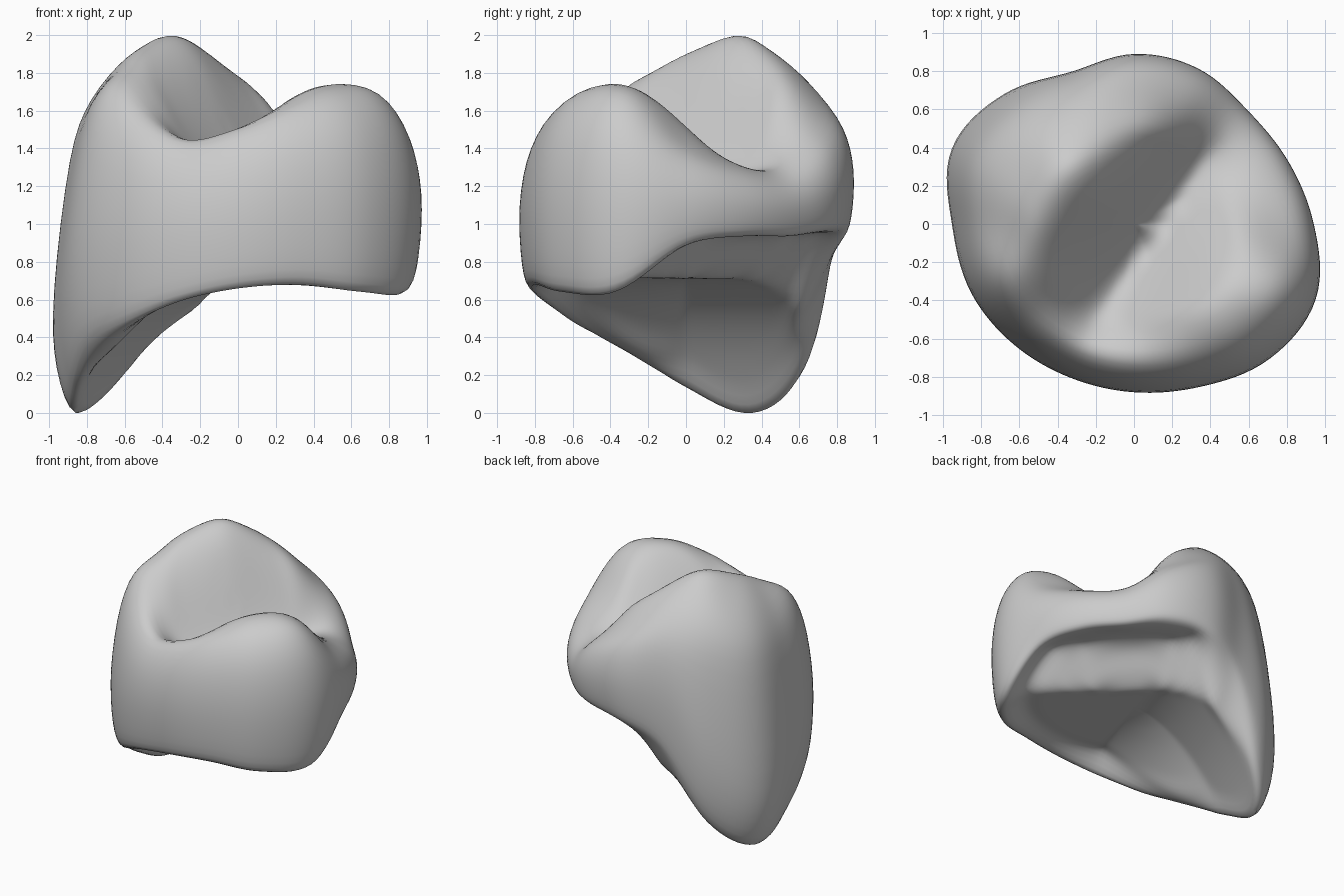
import bpy
import bmesh
from math import cos, sin, pi, tau, sqrt
from mathutils import Vector

default_cube = bpy.data.objects.get("Cube")
if default_cube:
    bpy.data.objects.remove(default_cube, do_unlink=True)

# Control values at equal angles around the crown, starting at +x
outline = [.94, .87, .84, .88, .89, .86, .96, 1.03, .95, .925, .89, .87, .88, .92, 1, 1.03]
margin = [.9, .95, .95, .98, .95, .75, .22, 0, .14, .35, .48, .6, .67, .69, .65, .65]
rim = [1.45, 1.33, 1.31, 1.5, 1.65, 1.78, 1.75, 1.67, 1.69, 1.74, 1.58, 1.47, 1.53, 1.63, 1.7, 1.7]
ANGLE_STEPS, PROFILE_STEPS = 8, 4


def spline(a, b, c, d, t):
    """Catmull-Rom interpolation between b and c."""
    return b + .5 * t * (c - a + t * (2 * a - 5 * b + 4 * c - d + t * (3 * (b - c) + d - a)))


def around(table, u):
    """Smooth periodic lookup in a table."""
    i = int(u)
    n = len(table)
    return spline(*(table[(i + k) % n] for k in (-1, 0, 1, 2)), u - i)


def chewing_surface(x, y):
    """Two rounded cusps with a diagonal groove between them."""
    along, across = (x + y) / sqrt(2), (x - y) / sqrt(2)
    groove_line = .12 - .18 * along
    groove = 1.29 + .35 * min(along, 0) ** 2
    if across < groove_line:
        bend = along + .05
        slope = .5 if bend < 0 else .72
        crest = 2.02 - slope * (sqrt(bend ** 2 + .02) - .14)
        crest_line = -.45 + .4 * along ** 2
    else:
        bend = along - .1
        crest, crest_line = 1.77 - (1.2 if bend > 0 else .6) * bend ** 2, .67
    q = (across - groove_line) / (crest_line - groove_line)
    return groove + (crest - groove) * sin(pi / 2 * q) ** 1.6


def underside(x, y):
    """Curves down into the long lobe and steps up behind a straight edge."""
    toward_tip = max(0, .33 * y - .94 * x)
    behind_edge = max(0, x + y - .4)
    hollow = .73 - .9 * toward_tip ** 2 - .8 * toward_tip * max(0, -y)
    return min(.97, hollow + .8 * behind_edge)


def profile(u):
    """Radius and height points from the top centre to the underside centre."""
    a = tau * u / len(outline)
    r, low, high = around(outline, u), around(margin, u), around(rim, u)
    wall = high - low
    lobe = max(0, 1 - low / .6)

    def on(surface, f):
        return Vector((f * r, surface(f * r * cos(a), f * r * sin(a))))

    top = [on(chewing_surface, f) for f in (0, .15, .3, .45, .6)]
    side = [Vector(p) for p in (
        (.8 * r, high),
        ((.94 - .03 * lobe) * r, high - .19 * wall),
        (r, low + (.5 - .13 * lobe) * wall),
        (.985 * r, low + .14 * wall),
        ((.93 - .04 * lobe) * r, low))]
    base = [on(underside, f) for f in (.78, .66, .54, .42, .3, .2, .1, 0)]
    return top + side + base


def smooth_profile(u):
    pts = profile(u)
    other = profile((u + len(outline) / 2) % len(outline))
    flip = Vector((-1, 1))
    # Continue through both poles onto the opposite side
    ext = [other[1] * flip] + pts + [other[-2] * flip]
    out = []
    for i in range(len(pts) - 1):
        for s in range(PROFILE_STEPS):
            out.append(spline(*ext[i:i + 4], s / PROFILE_STEPS))
    return out[1:]


# Sweep the changing profile around the vertical axis
bm = bmesh.new()
count = len(outline) * ANGLE_STEPS
columns = []
for j in range(count):
    a = tau * j / count
    columns.append([bm.verts.new((p.x * cos(a), p.x * sin(a), p.y))
                    for p in smooth_profile(j / ANGLE_STEPS)])
top_pole = bm.verts.new((0, 0, chewing_surface(0, 0)))
base_pole = bm.verts.new((0, 0, underside(0, 0)))
for j, col in enumerate(columns):
    nxt = columns[(j + 1) % count]
    bm.faces.new((top_pole, col[0], nxt[0]))
    bm.faces.new((base_pole, nxt[-1], col[-1]))
    for k in range(len(col) - 1):
        bm.faces.new((col[k], col[k + 1], nxt[k + 1], nxt[k]))

# Soften slightly and rest the tip on the ground
for _ in range(3):
    bmesh.ops.smooth_vert(bm, verts=bm.verts, factor=.5,
                          use_axis_x=True, use_axis_y=True, use_axis_z=True)
lowest = min(v.co.z for v in bm.verts)
bmesh.ops.translate(bm, verts=bm.verts, vec=(0, 0, -lowest))
bmesh.ops.recalc_face_normals(bm, faces=bm.faces)

mesh = bpy.data.meshes.new("tooth_crown")
bm.to_mesh(mesh)
bm.free()
crown = bpy.data.objects.new("tooth_crown", mesh)
bpy.context.collection.objects.link(crown)

# Plain grey material
grey = bpy.data.materials.new("light_grey")
grey.use_nodes = True
colour = (.6, .6, .6, 1)
grey.diffuse_color = colour
grey.node_tree.nodes["Principled BSDF"].inputs["Base Color"].default_value = colour
mesh.materials.append(grey)

bpy.context.view_layer.objects.active = crown
crown.select_set(True)
bpy.ops.object.shade_smooth_by_angle(angle=1.0)
